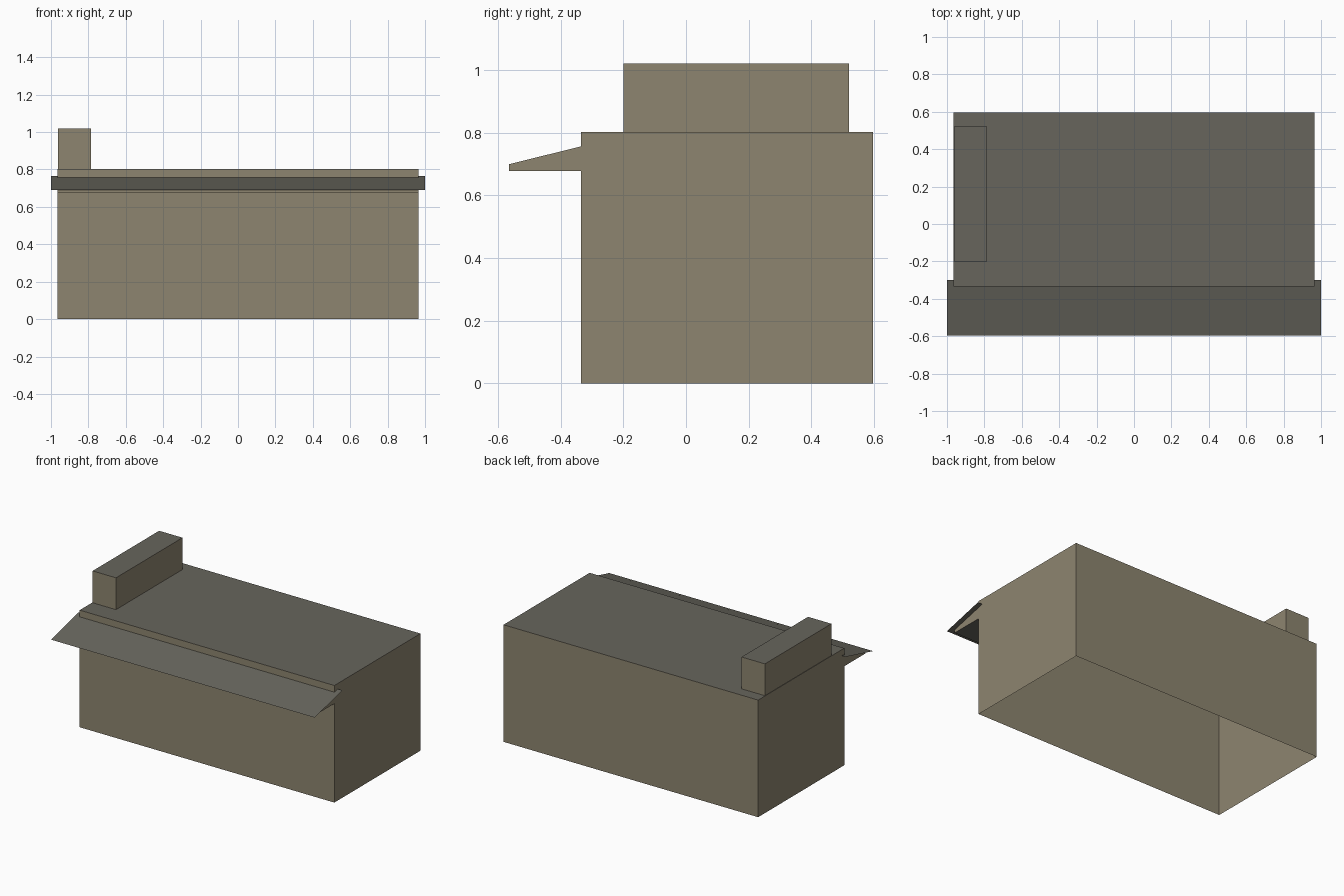
import bpy
import bmesh

if "Cube" in bpy.data.objects:
    bpy.data.objects.remove(bpy.data.objects["Cube"], do_unlink=True)


def make_material(name, rgb):
    mat = bpy.data.materials.new(name)
    mat.use_nodes = True
    color = (*rgb, 1.0)
    mat.diffuse_color = color
    mat.node_tree.nodes["Principled BSDF"].inputs["Base Color"].default_value = color
    return mat


WALL = make_material("warm taupe wall", (0.27, 0.235, 0.162))
ROOF = make_material("dark grey roof", (0.135, 0.13, 0.108))


def extrude_profile(name, profile, half_width, center_x=0.0, drop=None):
    """Extrude a (y, z) outline along x; level faces get the roof colour.
    Faces for which drop(normal) is true are left open."""
    bm = bmesh.new()
    verts = [bm.verts.new((center_x - half_width, y, z)) for y, z in profile]
    face = bm.faces.new(verts)
    extruded = bmesh.ops.extrude_face_region(bm, geom=[face])["geom"]
    moved = [v for v in extruded if isinstance(v, bmesh.types.BMVert)]
    bmesh.ops.translate(bm, verts=moved, vec=(2 * half_width, 0, 0))
    bmesh.ops.recalc_face_normals(bm, faces=bm.faces)
    for f in bm.faces:
        f.material_index = 1 if abs(f.normal.z) > 0.5 else 0
    if drop:
        open_faces = [f for f in bm.faces if drop(f.normal)]
        bmesh.ops.delete(bm, geom=open_faces, context="FACES_ONLY")
    return finish(name, bm)


def finish(name, bm):
    mesh = bpy.data.meshes.new(name)
    bm.to_mesh(mesh)
    bm.free()
    mesh.materials.append(WALL)
    mesh.materials.append(ROOF)
    obj = bpy.data.objects.new(name, mesh)
    bpy.context.collection.objects.link(obj)
    return obj


def box_profile(y0, y1, z0, z1):
    return [(y0, z0), (y1, z0), (y1, z1), (y0, z1)]


def faces_down(n):
    return n.z < -0.9


FRONT, BACK, TOP = -0.335, 0.597, 0.802

# Main building shell with a flat roof, open underneath
extrude_profile("building_body", box_profile(FRONT, BACK, 0, TOP), 0.965, drop=faces_down)

# Long raised block on one end of the roof
extrude_profile("roof_block", box_profile(-0.2, 0.52, TOP, 1.02), 0.0885,
                center_x=-0.8735, drop=faces_down)

# Wedge under the canopy, open where it meets the wall and the canopy sheet
extrude_profile("canopy_wedge",
                [(-0.565, 0.678), (FRONT, 0.678), (FRONT, 0.756), (-0.565, 0.699)],
                0.965, drop=lambda n: n.y > 0.9 or n.z > 0.5)

# Thin sloping canopy sheet, wider than the building
bm = bmesh.new()
corners = [(-1, -0.597, 0.691), (1, -0.597, 0.691), (1, -0.3, 0.765), (-1, -0.3, 0.765)]
sheet = bm.faces.new([bm.verts.new(c) for c in corners])
sheet.material_index = 1
finish("canopy_sheet", bm)
